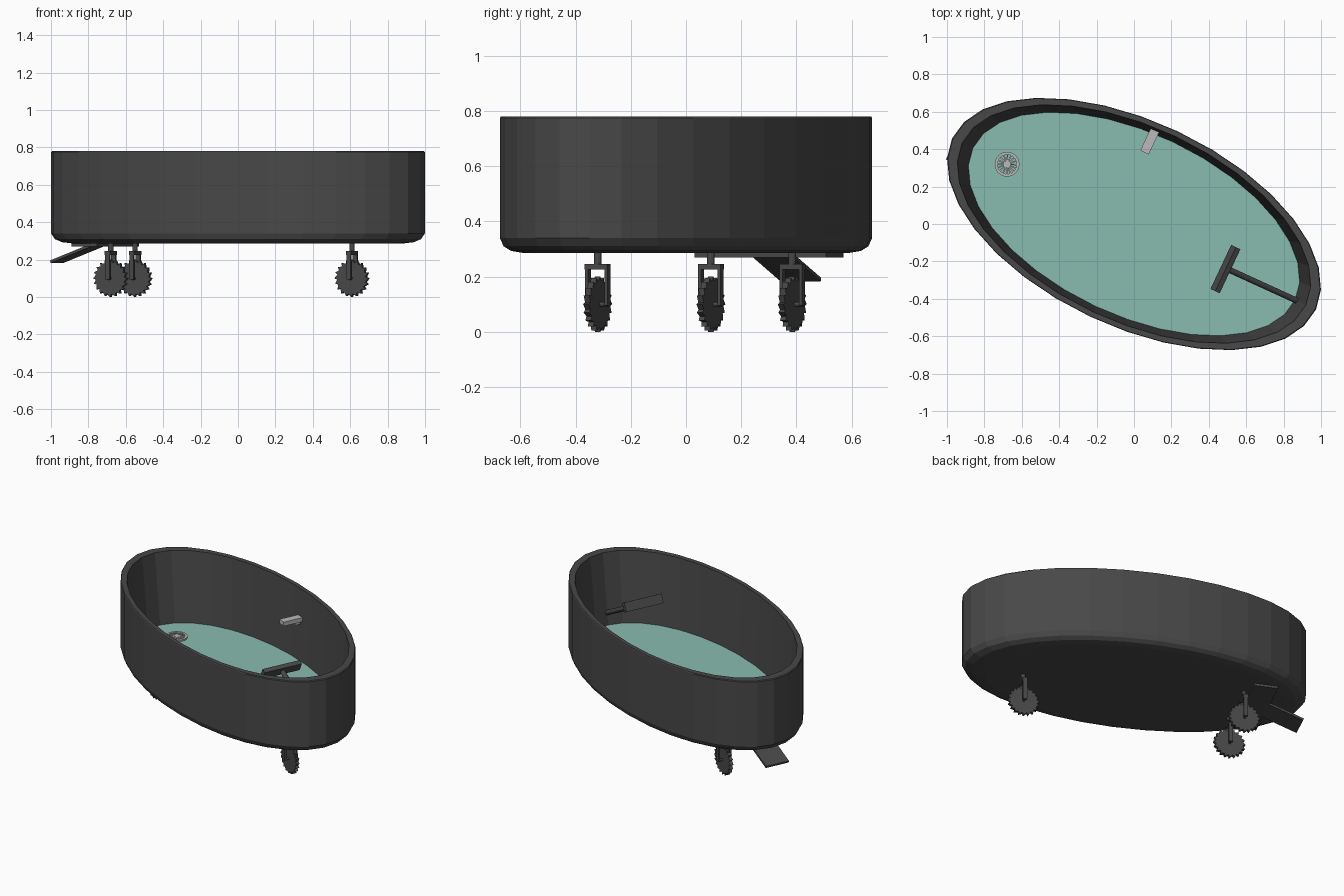
import bpy, bmesh
from math import sin, cos, pi, radians, atan2
from mathutils import Matrix, Vector

if "Cube" in bpy.data.objects:
    bpy.data.objects.remove(bpy.data.objects["Cube"])

YAW = radians(-25.2)      # the whole tub is turned about z
A, B, SIDES = 1.075, 0.548, 32


def material(name, rgba):
    m = bpy.data.materials.new(name)
    m.diffuse_color = rgba
    m.use_nodes = True
    m.node_tree.nodes["Principled BSDF"].inputs["Base Color"].default_value = m.diffuse_color
    return m


DARK = material("dark_metal", (0.065, 0.065, 0.065, 1))
WATER = material("water", (0.25, 0.50, 0.43, 0.6))
CHROME = material("light_metal", (0.5, 0.48, 0.48, 1))


def finish(name, bm, mat):
    bmesh.ops.recalc_face_normals(bm, faces=bm.faces)
    me = bpy.data.meshes.new(name)
    bm.to_mesh(me)
    bm.free()
    me.materials.append(mat)
    ob = bpy.data.objects.new(name, me)
    ob.rotation_euler.z = YAW
    bpy.context.collection.objects.link(ob)
    return ob


def add_box(bm, centre, size, tilt=0):
    m = (Matrix.Translation(centre) @ Matrix.Rotation(tilt, 4, 'Y')
         @ Matrix.Diagonal((*size, 1)))
    bmesh.ops.create_cube(bm, size=1, matrix=m)


def add_bar(bm, p, q, radius, sides=12):
    p, q = Vector(p), Vector(q)
    rot = (q - p).to_track_quat('Z', 'Y').to_matrix().to_4x4()
    bmesh.ops.create_cone(bm, cap_ends=True, segments=sides, radius1=radius, radius2=radius,
                          depth=(q - p).length, matrix=Matrix.Translation((p + q) / 2) @ rot)


def ellipse(bm, scale, z):
    return [bm.verts.new((A * scale * cos(2 * pi * i / SIDES),
                          B * scale * sin(2 * pi * i / SIDES), z)) for i in range(SIDES)]


def bridge(bm, r0, r1):
    n = len(r0)
    for i in range(n):
        j = (i + 1) % n
        bm.faces.new((r0[i], r0[j], r1[j], r1[i]))


# tub shell: outer bottom, wall, rim, tapered inner wall, inner floor
bm = bmesh.new()
profile = [(0.87, 0.285), (0.94, 0.293), (0.98, 0.31), (1, 0.34), (1, 0.775),
           (0.995, 0.78), (0.945, 0.78), (0.885, 0.31)]
rings = [ellipse(bm, s, z) for s, z in profile]
for r0, r1 in zip(rings, rings[1:]):
    bridge(bm, r0, r1)
bm.faces.new(rings[0])
bm.faces.new(rings[-1])
finish("tub", bm, DARK)

# water sheet
bm = bmesh.new()
bm.faces.new(ellipse(bm, 0.886, 0.32))
finish("water", bm, WATER)

# toothed caster wheels with forks
TEETH, R = 20, 0.1
inv = Matrix.Rotation(-YAW, 3, 'Z')
for name, x, y in (("front", 0.61, -0.32), ("rear_left", -0.55, 0.385), ("rear_right", -0.68, 0.09)):
    c = inv @ Vector((x, y, 0.1))
    bm = bmesh.new()
    sides = []
    for dy in (-0.011, 0.011):
        ring = []
        for i in range(TEETH):
            for r, off in ((R, 0), (0.084, 0.25)):
                t = 2 * pi * (i + off) / TEETH + pi / 2
                ring.append(bm.verts.new(c + Vector((r * cos(t), dy, r * sin(t)))))
        bm.faces.new(ring)
        sides.append(ring)
    bridge(bm, *sides)
    finish(name + "_wheel", bm, DARK)

    bm = bmesh.new()
    add_box(bm, (c.x, c.y, 0.235), (0.03, 0.09, 0.02))
    for s in (-1, 1):
        add_box(bm, (c.x, c.y + s * 0.039, 0.17), (0.026, 0.012, 0.15))
    add_bar(bm, (c.x, c.y, 0.24), (c.x, c.y, 0.29), 0.014)
    add_bar(bm, (c.x, c.y - 0.045, 0.1), (c.x, c.y + 0.045, 0.1), 0.008)
    finish(name + "_fork", bm, DARK)

# rear board and sloping step under the tub
bm = bmesh.new()
add_box(bm, (-0.77, -0.03, 0.277), (0.15, 0.526, 0.016))
finish("rear_board", bm, DARK)
bm = bmesh.new()
add_box(bm, (-0.935, -0.036, 0.233), (0.255, 0.16, 0.014), -atan2(0.085, 0.23))
finish("rear_step", bm, DARK)

# steering column and handlebar
bm = bmesh.new()
tip, root = Vector((0.55, -0.005, 0.62)), Vector((1.0, 0.0, 0.38))
add_bar(bm, root, tip, 0.016)
finish("steering_column", bm, DARK)
bm = bmesh.new()
add_box(bm, (0.545, -0.01, 0.63), (0.03, 0.26, 0.06), radians(28))
finish("handlebar", bm, DARK)

# spout on the side wall
bm = bmesh.new()
add_box(bm, (-0.112, 0.45, 0.59), (0.05, 0.16, 0.028))
add_box(bm, (-0.112, 0.475, 0.568), (0.024, 0.03, 0.025))
finish("spout", bm, CHROME)

# drain grate: rim ring, hub and spokes
bm = bmesh.new()
prof = [(0.052, 0.318), (0.066, 0.318), (0.066, 0.33), (0.052, 0.33)]
loops = [[bm.verts.new((-0.75 + r * cos(2 * pi * i / 32), r * sin(2 * pi * i / 32), z))
          for i in range(32)] for r, z in prof]
for k in range(4):
    bridge(bm, loops[k], loops[(k + 1) % 4])
add_bar(bm, (-0.75, 0, 0.318), (-0.75, 0, 0.33), 0.016, 16)
for i in range(16):
    t = 2 * pi * i / 16
    m = (Matrix.Translation((-0.75, 0, 0.324)) @ Matrix.Rotation(t, 4, 'Z')
         @ Matrix.Translation((0.035, 0, 0)) @ Matrix.Diagonal((0.042, 0.007, 0.01, 1)))
    bmesh.ops.create_cube(bm, size=1, matrix=m)
finish("drain_grate", bm, CHROME)
